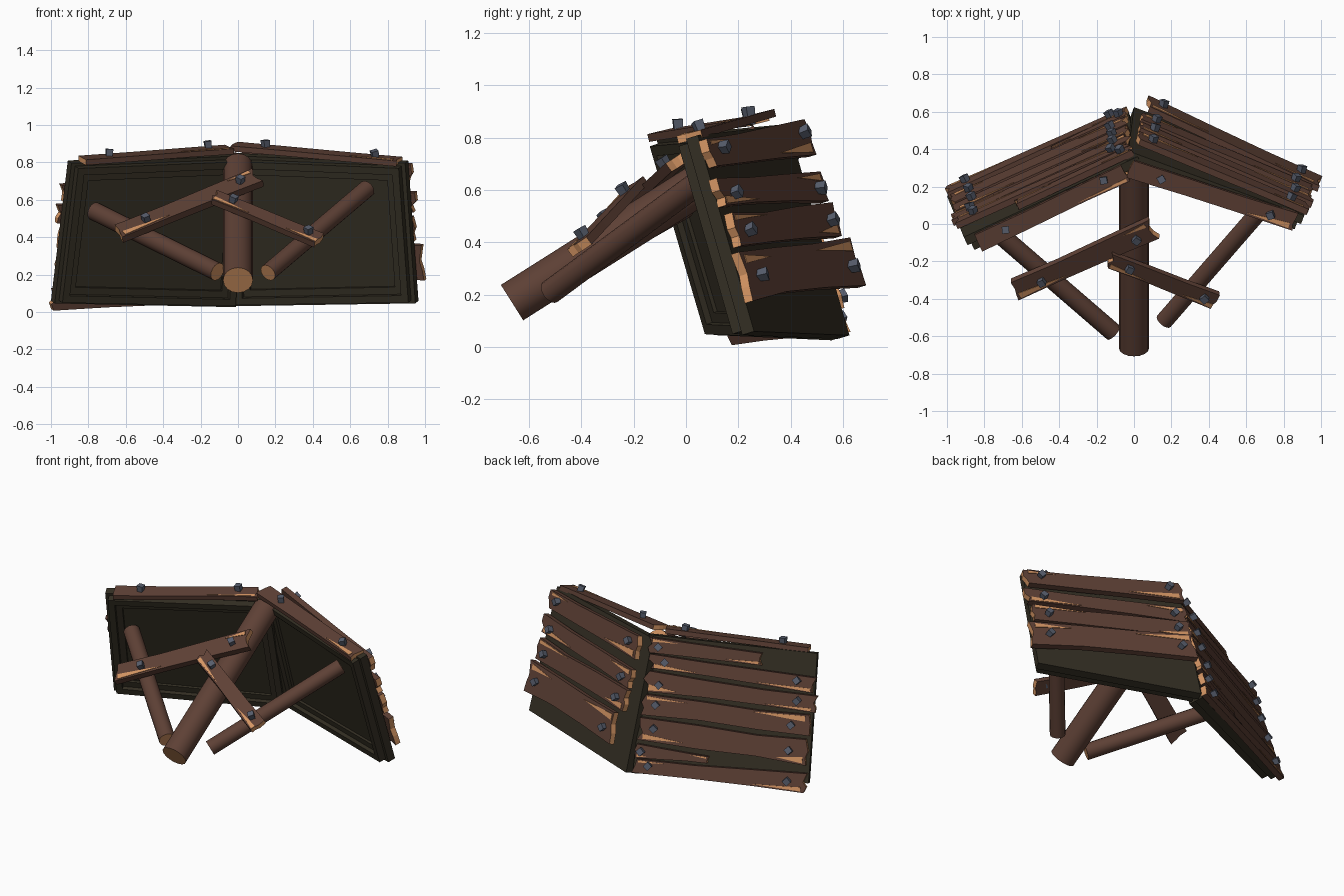
import bpy, bmesh, math, random
from mathutils import Vector as V

if "Cube" in bpy.data.objects:
    bpy.data.objects.remove(bpy.data.objects["Cube"])

random.seed(4)


def mat(name, rgb):
    m = bpy.data.materials.new(name)
    m.diffuse_color = (*rgb, 1)
    m.use_nodes = True
    m.node_tree.nodes["Principled BSDF"].inputs["Base Color"].default_value = m.diffuse_color
    return m


WOOD = mat("brown wood", (0.112, 0.052, 0.036))
RAW = mat("splintered wood", (0.66, 0.30, 0.125))
DARK = mat("dark panel", (0.034, 0.028, 0.017))
NAIL = mat("nail iron", (0.095, 0.11, 0.15))


def finish(name, bm, mats):
    bmesh.ops.recalc_face_normals(bm, faces=bm.faces)
    me = bpy.data.meshes.new(name)
    bm.to_mesh(me)
    bm.free()
    for m in mats:
        me.materials.append(m)
    ob = bpy.data.objects.new(name, me)
    bpy.context.collection.objects.link(ob)
    return ob


def panel_map(bi, bo, to, ti):
    """u runs outward, v upward (both 0..1), w is metres behind the panel."""
    bi, bo, to, ti = map(V, (bi, bo, to, ti))
    n = (bo - bi).cross(ti - bi).normalized()
    if n.y < 0:
        n = -n
    return lambda u, v, w: (bi * (1-u) + bo * u) * (1-v) + (ti * (1-u) + to * u) * v + n * w


def board_map(a, b, up):
    """u runs 0..1 from a to b, v across in metres, w along the face normal."""
    a, b = V(a), V(b)
    d = (b - a).normalized()
    n = V(up)
    n = (n - d * n.dot(d)).normalized()
    side = n.cross(d)
    return lambda u, v, w: a + (b - a) * u + side * v + n * w


def nail(name, P, u, v, w):
    c = P(u, v, w)
    n = (P(u, v, w + 1) - c).normalized()
    n = (n + V([random.uniform(-.2, .2) for _ in range(3)])).normalized()
    bm = bmesh.new()
    bmesh.ops.create_cone(bm, cap_ends=True, segments=4, radius1=.02, radius2=.027, depth=.07)
    ob = finish(name, bm, [NAIL])
    ob.rotation_euler = n.to_track_quat('Z', 'Y').to_euler()
    ob.location = c


def prism(bm, P, pts, th, raw):
    """Extrude an outline of (u, v, w); edges whose index is in raw get raw wood."""
    lo = [bm.verts.new(P(*p)) for p in pts]
    hi = [bm.verts.new(P(p[0], p[1], p[2] + th)) for p in pts]
    bm.faces.new(lo)
    bm.faces.new(hi)
    k = len(pts)
    for i in range(k):
        f = bm.faces.new((lo[i], lo[(i+1) % k], hi[(i+1) % k], hi[i]))
        f.material_index = int(i in raw)


def plank(name, P, e0, e1, th=.035, rag=.018, nails=(.1, .9), wob=.05, chips=2):
    """Ragged plank between ends e = (u, v low, v high, w)."""
    def at(s, t, dw=0):
        a = [x + (y - x) * s for x, y in zip(e0, e1)]
        return (a[0], a[1] + (a[2] - a[1]) * t, a[3] + dw)
    r = random.uniform
    low = [at(s, r(0, wob) * 2) for s in (.35, .7)]
    high = [at(s, 1 - r(0, wob) * 2) for s in (.7, .35)]
    end1 = [at(1 + r(-rag, rag), t) for t in (0, .3, .55, 1)]
    end0 = [at(r(-rag, rag), t) for t in (1, .6, .35, 0)]
    pts = low + end1 + high + end0
    bm = bmesh.new()
    prism(bm, P, pts, th, {2, 3, 4, 8, 9, 10})
    # splinter wedges along the edge, thin plates of raw wood on the face
    for i in range(chips):
        ln, h = r(.14, .34), r(.16, .3)
        t, k = (.93, -1) if r(0, 1) < .5 else (.07, 1)
        s0, sg = (.02, 1) if i % 2 else (.98, -1)
        tri = [at(s0, t, th), at(s0, t + k * h, th),
               at(s0 + sg * ln * .35, t + k * h * .8, th), at(s0 + sg * ln, t + k * .1, th)]
        old = set(bm.faces)
        prism(bm, P, tri, .003, set())
        for f in set(bm.faces) - old:
            f.material_index = 1
    finish(name, bm, [WOOD, RAW])
    for j, s in enumerate(nails):
        nail(f"{name}_nail_{j+1}", P, *at(s, r(.4, .7), th))


def box(bm, P, m, w0, w1):
    c = [(m, m), (1-m, m), (1-m, 1-m), (m, 1-m)]
    a = [bm.verts.new(P(u, v, w0)) for u, v in c]
    b = [bm.verts.new(P(u, v, w1)) for u, v in c]
    front = bm.faces.new(a)
    bm.faces.new(b)
    for i in range(4):
        bm.faces.new((a[i], a[(i+1) % 4], b[(i+1) % 4], b[i]))
    bmesh.ops.recalc_face_normals(bm, faces=bm.faces)
    return front


def panel(side, P):
    bm = bmesh.new()
    box(bm, P, 0, -.05, 0)
    finish(side + "_panel_slab", bm, [DARK])
    bm = bmesh.new()
    f = box(bm, P, .022, -.095, -.05)
    # two stepped recesses in the front
    for wid, dep in ((.055, 0), (.001, -.025), (.055, 0), (.001, -.015)):
        bmesh.ops.inset_individual(bm, faces=[f], thickness=wid, depth=dep)
    finish(side + "_panel_frame", bm, [DARK])


# Two leaning panels meeting at the back
R = panel_map((0, .625, .045), (.965, .26, .06), (.91, .045, .81), (-.03, .39, .85))
L = panel_map((-.03, .60, .04), (-1.0, .15, .06), (-.91, -.07, .81), (.02, .36, .85))
panel("right", R)
panel("left", L)

# Planks nailed on the back of each panel
right_planks = [
    ((.03, .83, 1.0, .05), (1.0, .83, .97, .0)),
    ((.03, .61, .75, .05), (1.01, .63, .77, .0)),
    ((.03, .44, .60, .06), (1.0, .42, .59, .01)),
    ((.05, .19, .42, .10), (1.02, .14, .39, .01)),
]
left_planks = [
    ((.02, .88, .99, .01), (.68, .87, .96, .0)),
    ((.04, .77, .87, .01), (1.0, .70, .82, .01)),
    ((.02, .60, .75, .01), (1.01, .55, .68, .0)),
    ((.02, .43, .58, .01), (.98, .37, .53, .0)),
    ((.02, .25, .41, .01), (.98, .14, .34, .0)),
    ((.01, .12, .22, .01), (.42, .11, .16, .0)),
    ((.01, .01, .11, .0), (.98, -.07, .08, .0)),
]
for side, P, rows in (("right", R, right_planks), ("left", L, left_planks)):
    for i, (a, b) in enumerate(rows):
        short = b[0] < .8
        plank(f"{side}_plank_{i+1}", P, a, b, nails=(.08,) if short else (.08, .9))

# Cap boards along the top edges
for side, a, b in (("left", (-.84, -.10, .795), (-.04, .28, .855)),
                   ("right", (-.02, .30, .87), (.855, .02, .79))):
    plank(side + "_cap_board", board_map(a, b, (0, -.25, 1)),
          (0, -.05, .05, 0), (1, -.05, .05, 0), .03, .012, (.19, .86), .03, 1)

# Round props
for name, a, b, r in (("main_post", (0, -.665, .17), (0, .30, .78), .08),
                      ("left_prop", (-.11, -.58, .215), (-.77, -.01, .54), .05),
                      ("right_prop", (.16, -.52, .21), (.69, .09, .66), .047)):
    a, b = V(a), V(b)
    bm = bmesh.new()
    bmesh.ops.create_cone(bm, cap_ends=True, segments=16, radius1=r, radius2=r, depth=(b-a).length)
    for f in bm.faces:
        f.material_index = int(len(f.verts) > 4)
        f.smooth = len(f.verts) == 4
    for e in bm.edges:
        e.smooth = all(len(f.verts) == 4 for f in e.link_faces)
    ob = finish(name, bm, [WOOD, RAW])
    ob.rotation_euler = (b - a).to_track_quat('Z', 'Y').to_euler()
    ob.location = (a + b) / 2

# Brace boards tying the props together
plank("left_brace", board_map((-.64, -.34, .40), (.10, -.01, .70), (0, -.55, .83)),
      (0, -.06, .06, 0), (1, -.065, .065, 0), .04, .02, (.2, .88), .03)
plank("right_brace", board_map((-.13, -.18, .60), (.44, -.40, .365), (0, -.55, .83)),
      (0, -.045, .045, 0), (1, -.05, .05, 0), .035, .02, (.17, .88), .03)
